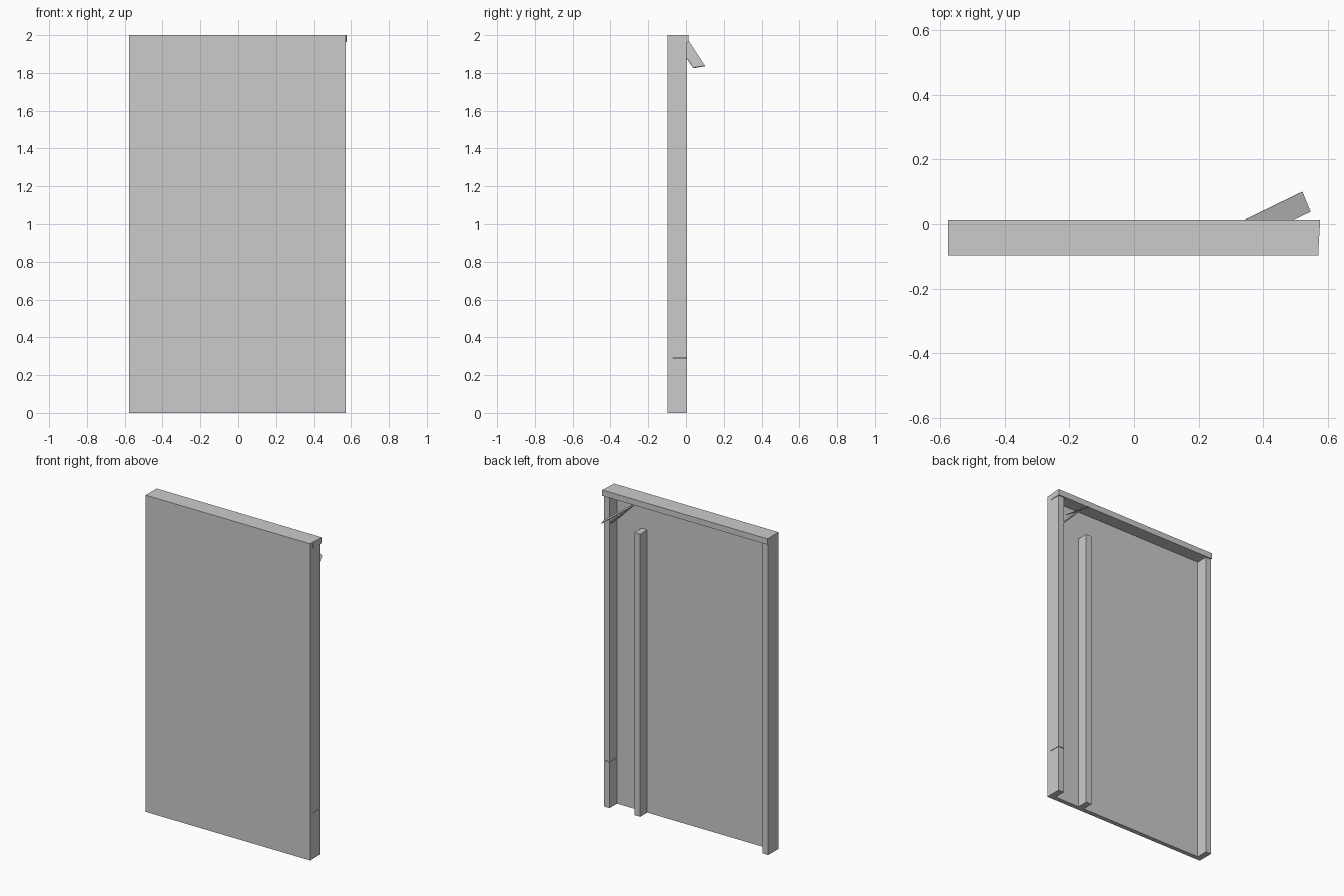
import bpy
from mathutils import Vector

if "Cube" in bpy.data.objects:
    bpy.data.objects.remove(bpy.data.objects["Cube"])


def hexa(name, corners):
    """Mesh from 8 corners ordered x-fastest, then y, then z."""
    faces = [(0, 2, 3, 1), (4, 5, 7, 6), (0, 1, 5, 4),
             (2, 6, 7, 3), (0, 4, 6, 2), (1, 3, 7, 5)]
    mesh = bpy.data.meshes.new(name)
    mesh.from_pydata([tuple(c) for c in corners], [], faces)
    ob = bpy.data.objects.new(name, mesh)
    bpy.context.collection.objects.link(ob)
    return ob


def box(name, x, y, z):
    return hexa(name, [(a, b, c) for c in z for b in y for a in x])


def plank(name, start, along, across, thick):
    """Thin board spanned by two directions from a corner."""
    s, u, v = Vector(start), Vector(along), Vector(across)
    n = u.cross(v).normalized() * thick
    return hexa(name, [s + u * i + v * j + n * k
                       for k in (0, 1) for j in (0, 1) for i in (0, 1)])


LEFT, RIGHT = -0.577, 0.571
FRONT, INNER, BACK = -0.098, -0.07, 0.004
CAP = 1.963

# Front sheet
box("front_panel", (LEFT, RIGHT), (FRONT, INNER), (0, 2))

# Uprights behind the sheet; the right one is snapped near the bottom
box("left_post", (LEFT, LEFT + 0.038), (INNER, BACK), (0, CAP))
box("right_post_lower", (RIGHT - 0.04, RIGHT), (INNER, BACK), (0, 0.29))
box("right_post_upper", (RIGHT - 0.04, RIGHT), (INNER, BACK), (0.293, CAP))
box("inner_stud", (0.32, 0.36), (INNER, 0.0), (0, 1.785))

# Top rail, slightly skewed at the right end
rail = box("top_rail", (LEFT, RIGHT + 0.001), (INNER, 0.012), (CAP, 2))
for v in rail.data.vertices:
    if v.co.x > 0 and v.co.y > 0:
        v.co.x += 0.005

# Corner braces: one fixed in the frame, one hanging loose
plank("corner_brace", (RIGHT - 0.04, -0.066, 1.80),
      (-0.16, 0, 0.163), (0, 0.066, 0), 0.005)
plank("loose_brace", (0.52, 0.10, 1.835),
      (-0.175, -0.085, 0.13), (0.025, -0.062, -0.01), 0.004)
